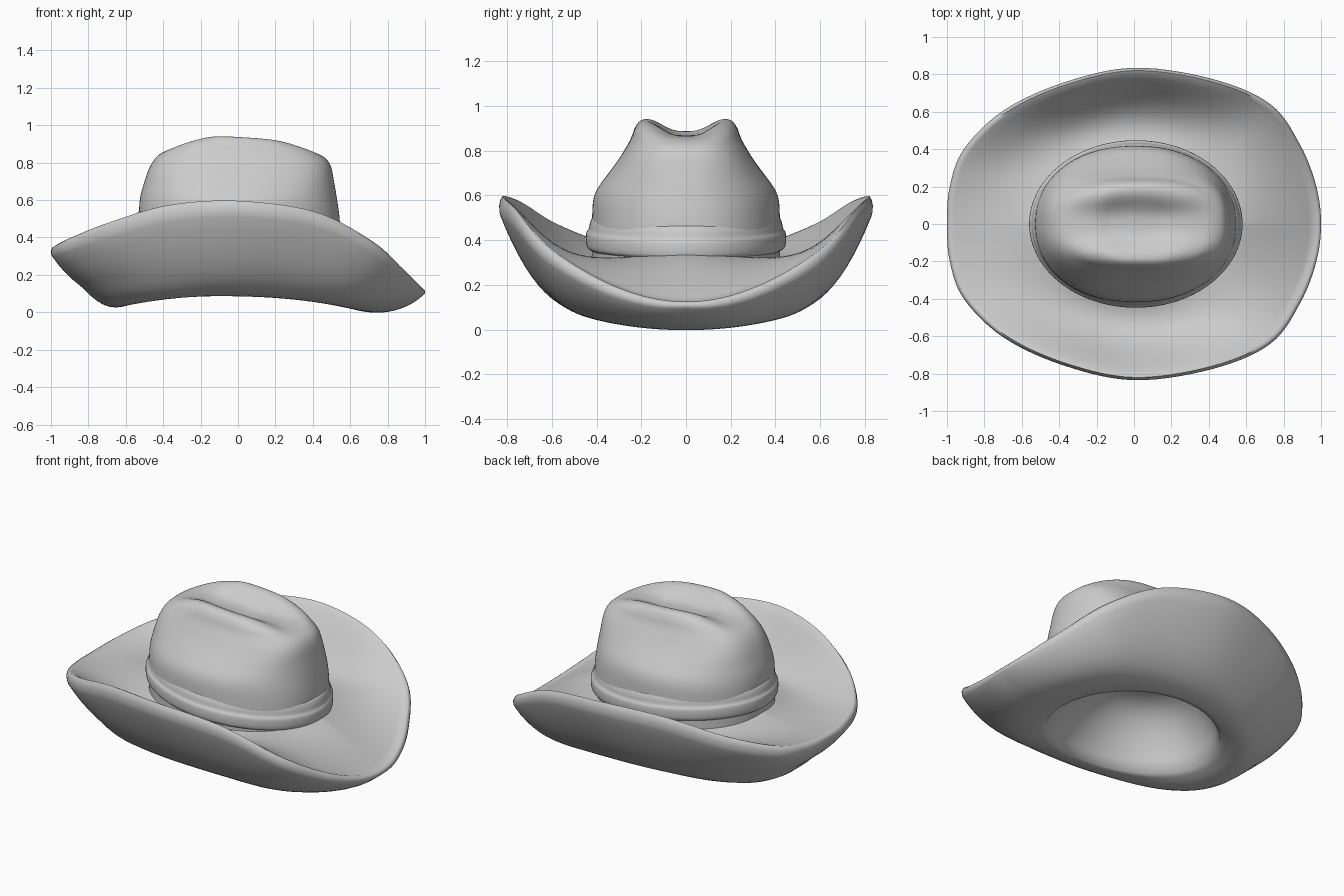
import bpy, math
from math import sin, cos, pi, exp, atan2

if "Cube" in bpy.data.objects:
    bpy.data.objects.remove(bpy.data.objects["Cube"])


def spline(pts, per, closed=False):
    """Smooth curve through a few control tuples."""
    n, out = len(pts), []
    pick = (lambda i: pts[i % n]) if closed else (lambda i: pts[max(0, min(n - 1, i))])
    for i in range(n if closed else n - 1):
        for k in range(per):
            t = k / per
            out.append(tuple(
                0.5 * (2 * b + (c - a) * t + (2 * a - 5 * b + 4 * c - d) * t * t
                       + (3 * b - a - 3 * c + d) * t ** 3)
                for a, b, c, d in zip(pick(i - 1), pick(i), pick(i + 1), pick(i + 2))))
    if not closed:
        out.append(pts[-1])
    return out


def loft(name, rows, cap=False, wrap=False):
    """Skin a list of closed rings into one smooth object."""
    n = len(rows[0])
    verts = [p for r in rows for p in r]
    faces = []
    m = len(rows)
    for i in range(m if wrap else m - 1):
        a, b = i * n, ((i + 1) % m) * n
        faces += [(a + j, a + (j + 1) % n, b + (j + 1) % n, b + j) for j in range(n)]
    if cap:
        last = rows[-1]
        verts.append(tuple(sum(p[k] for p in last) / n for k in range(3)))
        a = (m - 1) * n
        faces += [(a + j, a + (j + 1) % n, len(verts) - 1) for j in range(n)]
    me = bpy.data.meshes.new(name)
    me.from_pydata(verts, [], faces)
    ob = bpy.data.objects.new(name, me)
    bpy.context.collection.objects.link(ob)
    bpy.context.view_layer.objects.active = ob
    bpy.ops.object.select_all(action='DESELECT')
    ob.select_set(True)
    bpy.ops.object.mode_set(mode='EDIT')
    bpy.ops.mesh.select_all(action='SELECT')
    bpy.ops.mesh.normals_make_consistent(inside=False)
    bpy.ops.object.mode_set(mode='OBJECT')
    bpy.ops.object.shade_smooth_by_angle(angle=math.radians(70))
    return ob


def smooth(a, b, v):
    t = max(0, min(1, (v - a) / (b - a)))
    return t * t * (3 - 2 * t)


# Brim: rim curve on one side, mirrored to the other
half = [(1, 0, .125), (.975, .2, .15), (.89, .42, .235), (.73, .64, .375), (.42, .775, .53),
        (0, .835, .588), (-.38, .755, .565), (-.7, .605, .475), (-.91, .4, .395),
        (-.985, .2, .36), (-1, 0, .35)]
rim = spline(half + [(x, -y, z) for x, y, z in half[-2:0:-1]], 7, closed=True)

columns = []
for rx, ry, rz in rim:
    f = atan2(ry / .83, rx)
    c, s = cos(f), abs(sin(f))
    front, back = max(0, c), max(0, -c)
    ix, iy = .01 + .54 * c, .42 * sin(f)
    col = []
    # upper surface, from crown out to rim
    zt = .352 - .01 * c - .03 * s
    sag = s ** (1 + 2 * front)
    for k in range(15):
        t = k / 14
        g = t ** (1 + .25 * front + 1.3 * sag)
        g += .6 * sag * (sin(pi / 2 * g) - g)
        z = zt + (rz - zt) * g - .02 * sin(pi * t) * (back + 2 * sag ** 2)
        col.append((ix + (rx * .965 - ix) * t, iy + (ry * .965 - iy) * t, z))
    # rolled lip
    drop = .03 + .05 * s + .02 * back
    for sc, d in ((.982, -.008 * s), (.994, .1 * drop), (1, .4 * drop), (.999, .75 * drop)):
        col.append((rx * sc, ry * sc, rz - d))
    # underside, from rim in to the head opening
    ox, oy = .01 + .53 * c, .44 * sin(f)
    zo = .085 - .028 * c * c - .012 * c
    power = 2.3 + 1.6 * front ** 2 + .7 * back ** 2
    for k in range(15):
        t = 1 - k / 14
        z = zo + (rz - drop - zo) * t ** power
        z -= c * c * (.05 * sin(pi * t) ** .8 if c > 0 else .05 * sin(pi * min(1, t * 1.5)))
        col.append((ox + (rx * .993 - ox) * t, oy + (ry * .993 - oy) * t, z))
    # hollow under the crown, steeper at the back
    for k in range(1, 19):
        sc = 1 - k / 19
        col.append((ox * sc, oy * sc,
                    zo * sc + .075 * (1 - sc) + .36 * (1 - sc ** (3.2 - 1.2 * c))))
    columns.append(col)
loft("brim", [list(r) for r in zip(*columns)], cap=True)

# Crown: levels of (z, back x, front x, half width)
levels = [(.3, -.53, .55, .42), (.48, -.53, .545, .42), (.6, -.525, .53, .41),
          (.69, -.503, .515, .36), (.78, -.47, .497, .297), (.85, -.42, .465, .252),
          (.905, -.34, .405, .23), (.938, -.25, .31, .205), (.947, -.19, .22, .165),
          (.94, -.12, .15, .1), (.94, -.05, .06, .04)]
rows = []
for z, x0, x1, w in spline(levels, 5):
    ring = []
    n = 2.15 + .5 * smooth(.6, .85, z)
    for j in range(128):
        a = 2 * pi * j / 128
        c, s = cos(a), sin(a)
        x = (x0 + x1) / 2 + (x1 - x0) / 2 * math.copysign(abs(c) ** (2 / n), c)
        y = w * math.copysign(abs(s) ** (2 / n), s)
        # side dents, forward slope and the crease along the top
        y *= 1 - .03 * exp(-((z - .75) / .09) ** 2 - ((x - .02) / .36) ** 6)
        k = smooth(.76, .93, z)
        drop = .06 * max(0, x + .1)
        drop += exp(-abs(y / .12) ** 2.8 - ((x - .02) / .38) ** 4) * .068
        ring.append((x, y, z - k * drop))
    rows.append(ring)
loft("crown", rows, cap=True)

# Hat band: soft strip swept round the crown, tilted down to the front
profile = spline([(-.02, .35), (.022, .362), (.034, .385), (.034, .43), (.023, .45),
                  (.016, .48), (.002, .503), (-.03, .505), (-.04, .42)], 4, closed=True)
band = []
for o, z in profile:
    ring = []
    for j in range(128):
        x = (.535 + o) * cos(2 * pi * j / 128)
        ring.append((.01 + x, (.412 + o) * sin(2 * pi * j / 128), z - .075 * x))
    band.append(ring)
loft("hat_band", band, wrap=True)
